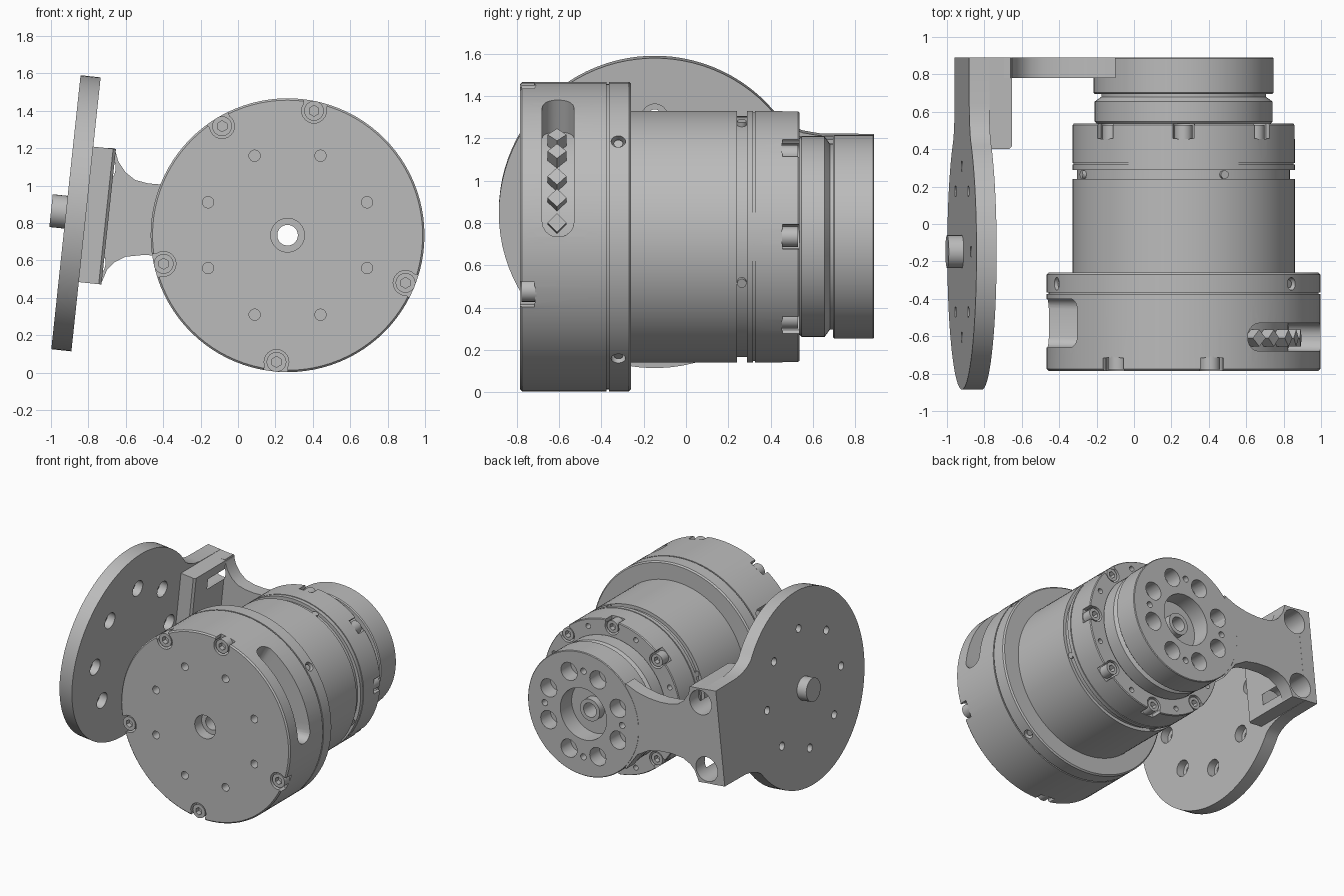
import bpy, bmesh
from math import sin, cos, radians, pi, sqrt
from mathutils import Vector, Matrix

cube = bpy.data.objects.get("Cube")
if cube:
    bpy.data.objects.remove(cube, do_unlink=True)

grey = bpy.data.materials.new("machined grey")
grey.use_nodes = True
colour = (0.5, 0.5, 0.5, 1)
grey.diffuse_color = colour
grey.node_tree.nodes["Principled BSDF"].inputs["Base Color"].default_value = colour

CX, CZ = 0.265, 0.735                      # motor axis runs along y
TILT = Matrix.Translation((-0.92, -0.148, 0.858)) @ Matrix.Rotation(radians(6.1), 4, 'Y')
Y, X = Vector((0, 1, 0)), Vector((1, 0, 0))


def polar(deg, r, y):
    a = radians(deg)
    return Vector((CX + r * cos(a), y, CZ + r * sin(a)))


def radial(deg):
    return Vector((cos(radians(deg)), 0, sin(radians(deg))))


def finish(ob):
    me = ob.data
    for p in me.polygons:
        p.use_smooth = True
    me.set_sharp_from_angle(angle=radians(30))


def make(name, bm, frame=None):
    if frame:
        bm.transform(frame)
    bmesh.ops.recalc_face_normals(bm, faces=bm.faces)
    me = bpy.data.meshes.new(name)
    bm.to_mesh(me)
    bm.free()
    me.materials.append(grey)
    ob = bpy.data.objects.new(name, me)
    bpy.context.scene.collection.objects.link(ob)
    finish(ob)
    return ob


def cut(ob, bm, frame=None):
    tool = make("cutter", bm, frame)
    tool.hide_render = True
    mod = ob.modifiers.new("cut", 'BOOLEAN')
    mod.operation, mod.solver, mod.object = 'DIFFERENCE', 'EXACT', tool
    bpy.context.view_layer.update()
    graph = bpy.context.evaluated_depsgraph_get()
    result = bpy.data.meshes.new_from_object(ob.evaluated_get(graph))
    ob.modifiers.clear()
    ob.data = result
    bpy.data.objects.remove(tool, do_unlink=True)
    finish(ob)


def rods(starts, axes, r, length, sides=24):
    """One mesh of cylinders, each from a start point along its axis."""
    bm = bmesh.new()
    for p, d in zip(starts, axes):
        m = Matrix.Translation(p + d * length / 2) @ d.to_track_quat('Z', 'Y').to_matrix().to_4x4()
        bmesh.ops.create_cone(bm, cap_ends=True, segments=sides, radius1=r, radius2=r,
                              depth=length, matrix=m)
    return bm


def ring_rods(angles, ring, y, r, length, sides=24):
    return rods([polar(a, ring, y) for a in angles], [Y] * len(angles), r, length, sides)


def lathe(name, profile, n=96):
    bm = bmesh.new()
    rings = [[bm.verts.new(polar(360 * i / n, r, y)) for r, y in profile] for i in range(n)]
    for i in range(n):
        a, b = rings[i], rings[(i + 1) % n]
        for j in range(len(profile)):
            k = (j + 1) % len(profile)
            bm.faces.new((a[j], a[k], b[k], b[j]))
    return make(name, bm)


def prism(points, place, near, far):
    bm = bmesh.new()
    a = [bm.verts.new(place(u, v, near)) for u, v in points]
    b = [bm.verts.new(place(u, v, far)) for u, v in points]
    bm.faces.new(a)
    bm.faces.new(b[::-1])
    for i in range(len(a)):
        k = (i + 1) % len(a)
        bm.faces.new((a[i], a[k], b[k], b[i]))
    return bm


def slot(start, end, y, half, corner):
    """Curved window with rounded ends, lofted round the motor axis."""
    bm = bmesh.new()
    last = None
    tip = corner / 0.73 * 180 / pi
    steps = [0, 0.04, 0.15, 0.35, 0.65, 1]
    stations = [(start + tip * s, s) for s in steps]
    count = 12
    stations += [(start + tip + (end - start - 2 * tip) * i / count, 1) for i in range(1, count)]
    stations += [(end - tip * s, s) for s in reversed(steps)]
    for a, s in stations:
        h = half - corner + corner * max(0.05, sqrt(1 - (1 - s) ** 2))
        quad = [bm.verts.new(polar(a, r, y + d)) for r, d in
                ((0.56, -h), (0.8, -h), (0.8, h), (0.56, h))]
        if last:
            for j in range(4):
                k = (j + 1) % 4
                bm.faces.new((last[j], last[k], quad[k], quad[j]))
        else:
            bm.faces.new(quad)
        last = quad
    bm.faces.new(last)
    return bm


EIGHTHS = [45 * i for i in range(8)]
BETWEEN = [a + 22.5 for a in EIGHTHS]
FRONT = [78, 121, 193, 265, 338]

# front housing with windows, bolt pockets and holes
housing = lathe("front_housing", [
    (0.09, -0.785), (0.722, -0.785), (0.732, -0.775), (0.732, -0.375), (0.722, -0.375),
    (0.722, -0.365), (0.732, -0.365), (0.732, -0.27), (0.722, -0.26), (0.055, -0.26),
    (0.055, -0.7), (0.09, -0.7)])
cut(housing, slot(0, 62, -0.605, 0.075, 0.07))
cut(housing, slot(141, 190, -0.53, 0.13, 0.06))
cut(housing, ring_rods(FRONT, 0.68, -0.85, 0.066, 0.135))
cut(housing, ring_rods(FRONT, 0.73, -0.85, 0.064, 0.134))
cut(housing, ring_rods(BETWEEN, 0.46, -0.85, 0.03, 0.15))
sides = [38, 158, 218, 308]
cut(housing, rods([polar(a, 0.68, -0.32) for a in sides], [radial(a) for a in sides], 0.034, 0.1))
make("side_screws", rods([polar(a, 0.67, -0.32) for a in sides],
                         [radial(a) for a in sides], 0.022, 0.045))

# small components seen inside the long window
parts = [6, 17, 27, 40, 50]
make("inner_components", rods([polar(a, 0.55, -0.61) for a in parts],
                              [radial(a) for a in parts], 0.045, 0.08, 4))

# main body
body = lathe("motor_body", [
    (0.055, -0.26), (0.595, -0.26), (0.595, 0.24), (0.57, 0.24), (0.57, 0.288), (0.595, 0.288),
    (0.595, 0.318), (0.588, 0.318), (0.588, 0.326), (0.595, 0.326), (0.595, 0.53),
    (0.59, 0.537), (0.055, 0.537)])
cut(body, ring_rods(EIGHTHS, 0.545, 0.455, 0.06, 0.15))
cut(body, ring_rods(EIGHTHS, 0.585, 0.456, 0.058, 0.15))
cut(body, ring_rods(BETWEEN, 0.54, 0.48, 0.02, 0.1))
clamps = [68, 158, 248, 338]
make("groove_screws", rods([polar(a, 0.55, 0.264) for a in clamps],
                           [radial(a) for a in clamps], 0.022, 0.04))

# socket head bolts at both ends
front_bolts = make("front_bolts", ring_rods(FRONT, 0.68, -0.778, 0.053, 0.07))
cut(front_bolts, ring_rods(FRONT, 0.68, -0.85, 0.029, 0.11, 6))
rear_bolts = make("rear_bolts", ring_rods(EIGHTHS, 0.545, 0.45, 0.048, 0.08))
cut(rear_bolts, ring_rods(EIGHTHS, 0.545, 0.49, 0.027, 0.1, 6))

# output neck and hub
lathe("output_neck", [
    (0.055, 0.537), (0.465, 0.537), (0.475, 0.547), (0.475, 0.655), (0.44, 0.68),
    (0.44, 0.695), (0.055, 0.695)])
hub = lathe("output_hub", [
    (0.055, 0.695), (0.475, 0.695), (0.482, 0.702), (0.482, 0.885), (0.477, 0.89), (0.2, 0.89),
    (0.2, 0.75), (0.085, 0.75), (0.085, 0.81), (0.055, 0.81)])
cut(hub, ring_rods(BETWEEN, 0.325, 0.77, 0.07, 0.2))
cut(hub, ring_rods(EIGHTHS[::2], 0.335, 0.8, 0.024, 0.2))

# arm from hub to bracket, waisted in the middle
arm = make("arm", prism([
    (-0.72, 1.2), (-0.66, 1.2), (-0.64, 1.13), (-0.6, 1.07), (-0.55, 1.03), (-0.48, 1.012),
    (-0.4, 1.005), (-0.3, 1.01), (-0.2, 1.03), (-0.1, 1.07), (-0.1, 0.4), (-0.2, 0.54),
    (-0.3, 0.6), (-0.4, 0.622), (-0.5, 0.63), (-0.6, 0.62), (-0.66, 0.59), (-0.7, 0.55),
    (-0.73, 0.48), (-0.78, 0.48)], lambda u, v, d: (u, d, v), 0.78, 0.889))

# tilted round plate with its neck, in its own frame
R = 0.737
outline = [(R * cos(radians(a)), R * sin(radians(a))) for a in range(36, 325, 4)]
neck = [(0.64, 0.405), (0.7, 0.382), (0.78, 0.368), (1.038, 0.365)]
outline += [(u, -v) for u, v in neck] + neck[::-1]
plate = make("mounting_plate", prism(outline, lambda u, v, d: (d, u, v), 0, 0.108), TILT)
pad = make("bracket_pad", prism(
    [(0.1, 0.548), (0.215, 0.548), (0.23, 0.563), (0.23, 1.037), (0.1, 1.037)],
    lambda u, v, d: (u, v, d), -0.364, 0.364), TILT)


def plate_ring(x):
    return [Vector((x, 0.457 * cos(radians(a)), 0.457 * sin(radians(a)))) for a in EIGHTHS]


cut(plate, rods(plate_ring(-0.1), [X] * 8, 0.03, 0.3), TILT)
cut(plate, rods(plate_ring(0.045), [X] * 8, 0.062, 0.2), TILT)
for piece in (plate, pad, arm):            # bracket corner counterbores
    cut(piece, rods([Vector((0.145, 0.72, z)) for z in (-0.255, 0.255)], [Y] * 2, 0.095, 0.5), TILT)

# locating pin on the outer face
make("locating_pin", rods([Vector((-0.08, 0, 0))], [X], 0.088, 0.12, 32), TILT)
